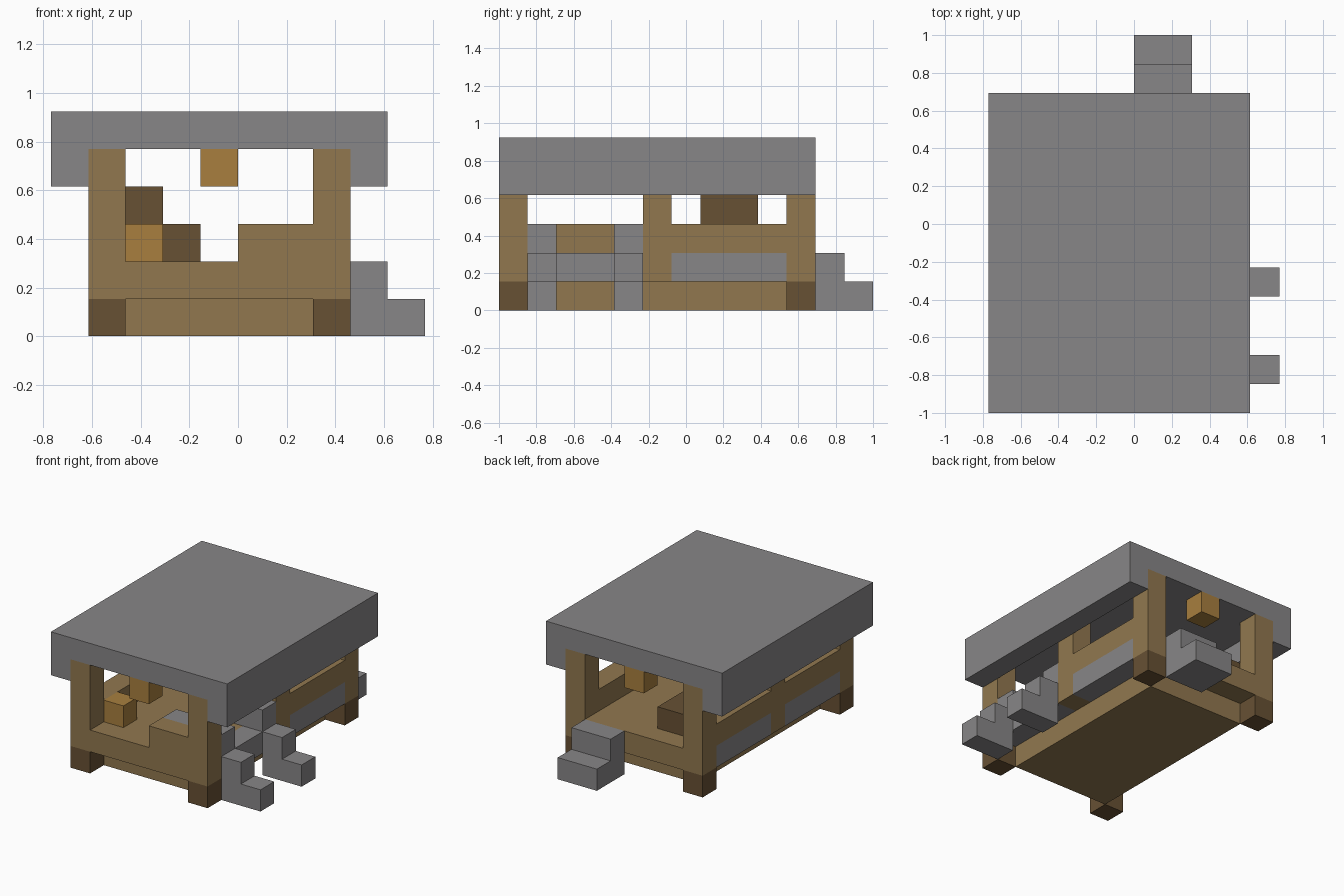
import bpy
import bmesh
from mathutils import Vector

cube = bpy.data.objects.get("Cube")
if cube:
    bpy.data.objects.remove(cube, do_unlink=True)

U = 2 / 13                          # one building block
ORIGIN = Vector((-5, -6.5, 0))      # block grid corner relative to the centre


def material(name, rgb):
    mat = bpy.data.materials.new(name)
    mat.use_nodes = True
    colour = (*rgb, 1)
    mat.diffuse_color = colour
    bsdf = next(n for n in mat.node_tree.nodes if n.type == 'BSDF_PRINCIPLED')
    bsdf.inputs["Base Color"].default_value = colour
    return mat


STONE = material("stone grey", (0.245, 0.238, 0.242))
PLANK = material("plank brown", (0.285, 0.187, 0.078))
DARK = material("dark wood", (0.136, 0.082, 0.034))
AMBER = material("amber", (0.392, 0.212, 0.049))


def prism(name, mat, outline, axis, start, end):
    """Extrude a 2D outline along an axis; all lengths in blocks."""
    bm = bmesh.new()

    def place(p):
        a, b = p
        co = {"x": (start, a, b), "y": (a, start, b), "z": (a, b, start)}[axis]
        return bm.verts.new((Vector(co) + ORIGIN) * U)

    face = bm.faces.new([place(p) for p in outline])
    moved = bmesh.ops.extrude_face_region(bm, geom=[face])["geom"]
    shift = Vector([float(axis == c) for c in "xyz"]) * (end - start) * U
    bmesh.ops.translate(bm, vec=shift,
                        verts=[v for v in moved if isinstance(v, bmesh.types.BMVert)])
    bmesh.ops.recalc_face_normals(bm, faces=bm.faces)
    mesh = bpy.data.meshes.new(name)
    bm.to_mesh(mesh)
    bm.free()
    mesh.materials.append(mat)
    obj = bpy.data.objects.new(name, mesh)
    bpy.context.collection.objects.link(obj)
    return obj


def box(name, mat, x, y, z):
    outline = [(x[0], y[0]), (x[1], y[0]), (x[1], y[1]), (x[0], y[1])]
    return prism(name, mat, outline, "z", *z)


# Roof with side skirts
roof = [(0, 4), (1, 4), (1, 5), (8, 5), (8, 4), (9, 4), (9, 6), (0, 6)]
prism("roof", STONE, roof, "y", 0, 11)

# Floor: recessed base and wider deck
box("floor_base", PLANK, (2, 7), (1, 10), (0, 1))
box("deck", PLANK, (2, 7), (0, 11), (1, 2))
box("front_half_wall", PLANK, (5, 7), (0, 1), (2, 3))

# Posts, feet and side walls
for side, x in (("right", (1, 2)), ("left", (7, 8))):
    for place, y in (("front", (0, 1)), ("middle", (5, 6)), ("back", (10, 11))):
        box(f"{place}_{side}_post", PLANK, x, y, (1, 5))
        if place != "middle":
            box(f"{place}_{side}_foot", DARK, x, y, (0, 1))
    for place, y in (("front", (1, 5)), ("back", (6, 10))):
        box(f"{place}_{side}_panel", STONE, x, y, (1, 2))
        if (side, place) != ("left", "front"):     # doorway stays open
            box(f"{place}_{side}_rail", PLANK, x, y, (2, 3))

# Doorway benches and outside steps on the left
for place, y in (("front", (1, 2)), ("rear", (4, 5))):
    box(f"{place}_bench", STONE, (5, 8), y, (2, 3))
    step = [(8, 0), (10, 0), (10, 1), (9, 1), (9, 2), (8, 2)]
    prism(f"{place}_side_step", STONE, step, "y", *y)

# Back steps
step = [(11, 0), (13, 0), (13, 1), (12, 1), (12, 2), (11, 2)]
prism("back_steps", STONE, step, "x", 5, 7)

# Couch
box("couch_seat", DARK, (2, 4), (6, 10), (2, 3))
box("couch_back", DARK, (2, 3), (7, 9), (3, 4))

# Crate and hanging lamps
box("crate", AMBER, (2, 3), (1, 2), (2, 3))
for place, y in (("front", (0, 1)), ("back", (10, 11))):
    box(f"{place}_lamp", AMBER, (4, 5), y, (4, 5))
